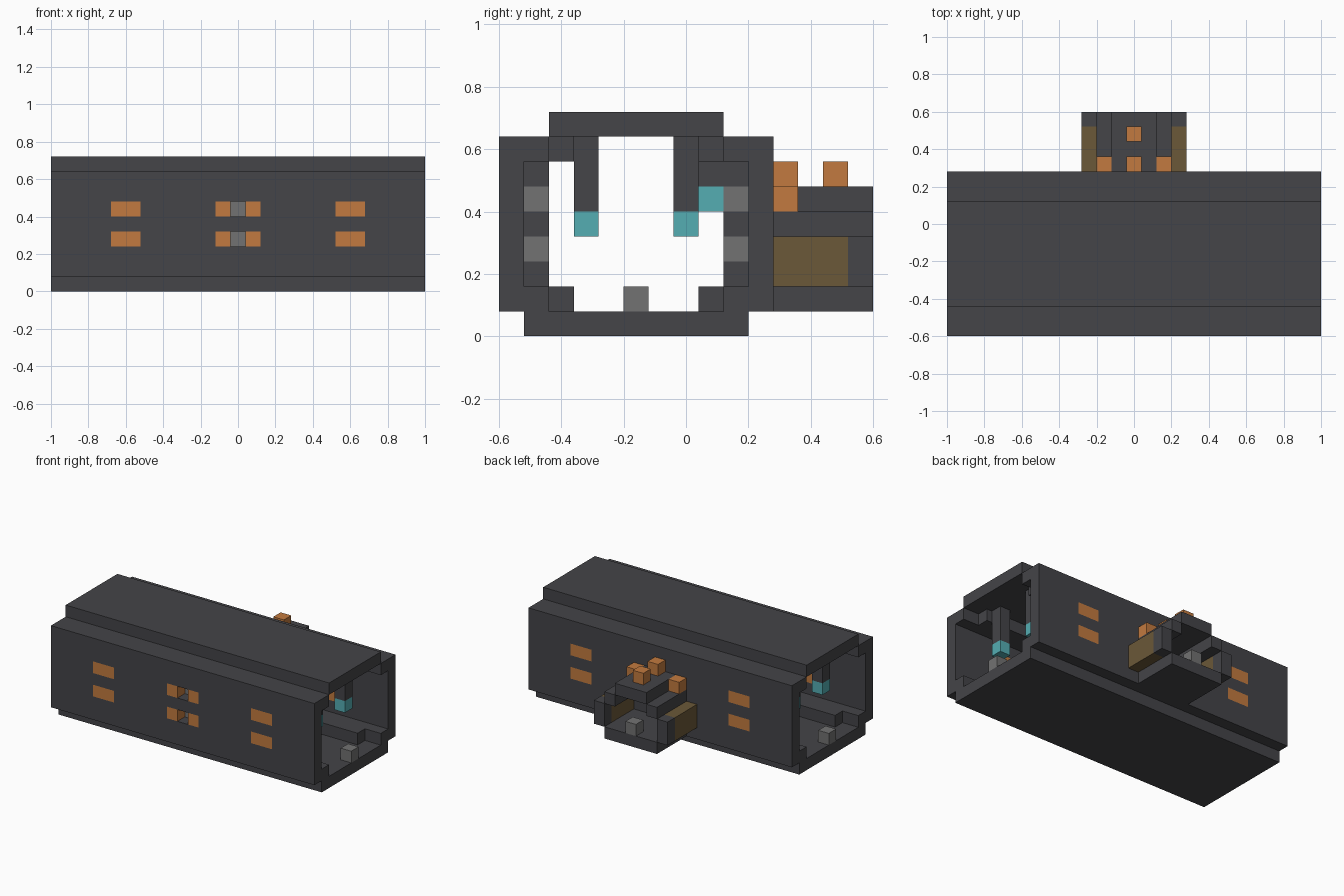
import bpy, bmesh
from mathutils import Vector

cube = bpy.data.objects.get("Cube")
if cube:
    bpy.data.objects.remove(cube)

U = 0.08          # block size
MID = -0.16       # centre plane of the long hull


def material(name, r, g, b):
    m = bpy.data.materials.new(name)
    m.use_nodes = True
    m.diffuse_color = (r, g, b, 1)
    m.node_tree.nodes["Principled BSDF"].inputs["Base Color"].default_value = (r, g, b, 1)
    return m


hull = material("dark hull", 0.058, 0.058, 0.065)
orange = material("orange", 0.54, 0.195, 0.05)
grey = material("grey", 0.168, 0.168, 0.168)
cyan = material("cyan", 0.09, 0.42, 0.45)
olive = material("olive", 0.147, 0.098, 0.04)


def build(name, mat, boxes):
    """One object from boxes given as (x0, x1, y0, y1, z0, z1)."""
    bm = bmesh.new()
    for x0, x1, y0, y1, z0, z1 in boxes:
        verts = bmesh.ops.create_cube(bm, size=1)["verts"]
        size = Vector((x1 - x0, y1 - y0, z1 - z0))
        centre = Vector((x0 + x1, y0 + y1, z0 + z1)) / 2
        for v in verts:
            v.co = v.co * size + centre
    me = bpy.data.meshes.new(name)
    bm.to_mesh(me)
    bm.free()
    me.materials.append(mat)
    ob = bpy.data.objects.new(name, me)
    bpy.context.collection.objects.link(ob)
    return ob


def block(x, y, z):
    """A single block around a centre."""
    h = U / 2
    return (x - h, x + h, y - h, y + h, z - h, z + h)


def across(side, near, far):
    """Span between two distances from the hull centre plane."""
    a, b = MID + side * near, MID + side * far
    return min(a, b), max(a, b)


# Hull floor and roof
build("floor", hull, [(-1, 1, MID - 0.36, MID + 0.36, 0, U)])
build("roof", hull, [(-1, 1, MID - 0.28, MID + 0.28, 0.64, 0.72)])

# Each side: wall with window rows, corner rails, ledges, pillar and panels
cuts = [-1, -0.68, -0.52, -0.12, -0.04, 0.04, 0.12, 0.52, 0.68, 1]
for side, label in ((-1, "front"), (1, "back")):
    wall = across(side, 0.36, 0.44)
    inner = across(side, 0.28, 0.36)
    ledge = across(side, 0.20, 0.28)
    solid = [(-1, 1, *wall, z0, z1) for z0, z1 in ((U, 0.24), (0.32, 0.40), (0.48, 0.64))]
    panes = []
    for z in (0.24, 0.40):
        for i in range(len(cuts) - 1):
            piece = (cuts[i], cuts[i + 1], *wall, z, z + U)
            if i in (1, 3, 5, 7):
                panes.append(piece)
            elif i != 4:                     # the middle slot stays open
                solid.append(piece)
    build(label + "_wall", hull, solid)
    build(label + "_windows", orange, panes)
    build(label + "_rails", hull, [(-1, 1, *inner, z, z + U) for z in (U, 0.56)])
    build(label + "_ledges", hull, [(-0.88, 0.88, *ledge, z, z + U) for z in (U, 0.56)])
    build(label + "_pillar", hull, [(-0.04, 0.04, *inner, z, z + U) for z in (0.16, 0.32, 0.48)])
    build(label + "_panels", grey, [(-0.04, 0.04, *inner, z, z + U) for z in (0.24, 0.40)])

# Hanging lamps near both ends, and one by the middle pillar
lamps = [(x, y, 0.36) for x in (-0.8, 0.8) for y in (MID - 0.16, MID + 0.16)]
lamps.append((0, 0.08, 0.44))
build("lamp_rods", hull, [(x - 0.04, x + 0.04, y - 0.04, y + 0.04, z + 0.04, 0.64) for x, y, z in lamps])
build("lamps", cyan, [block(*p) for p in lamps])

# Floor blocks at the hull ends
build("floor_blocks", grey, [block(x, MID, 0.12) for x in (-0.96, 0.96)])

# Rear porch: stepped arch with coloured side panels
Y0, Y1 = 0.28, 0.60
build("porch_floor", hull, [(-0.2, 0.2, Y0, Y1, U, 0.16)])
build("porch_roof", hull, [(-0.12, 0.12, Y0, Y1, 0.40, 0.48)])
for s, label in ((-1, "right"), (1, "left")):
    xs = sorted((s * 0.12, s * 0.2))
    xo = sorted((s * 0.2, s * 0.28))
    build(label + "_porch_shoulder", hull, [(*xs, Y0, Y1, 0.32, 0.40)])
    build(label + "_porch_post", hull, [(*xo, 0.52, Y1, 0.16, 0.32)])
    build(label + "_porch_panel", olive, [(*xo, Y0, 0.52, 0.16, 0.32)])
build("porch_step_block", grey, [block(0, 0.56, 0.20)])

# Orange beacons on the porch
build("beacons", orange, [block(-0.16, 0.32, 0.44), block(0.16, 0.32, 0.44),
                          block(0, 0.32, 0.52), block(0, 0.48, 0.52)])
